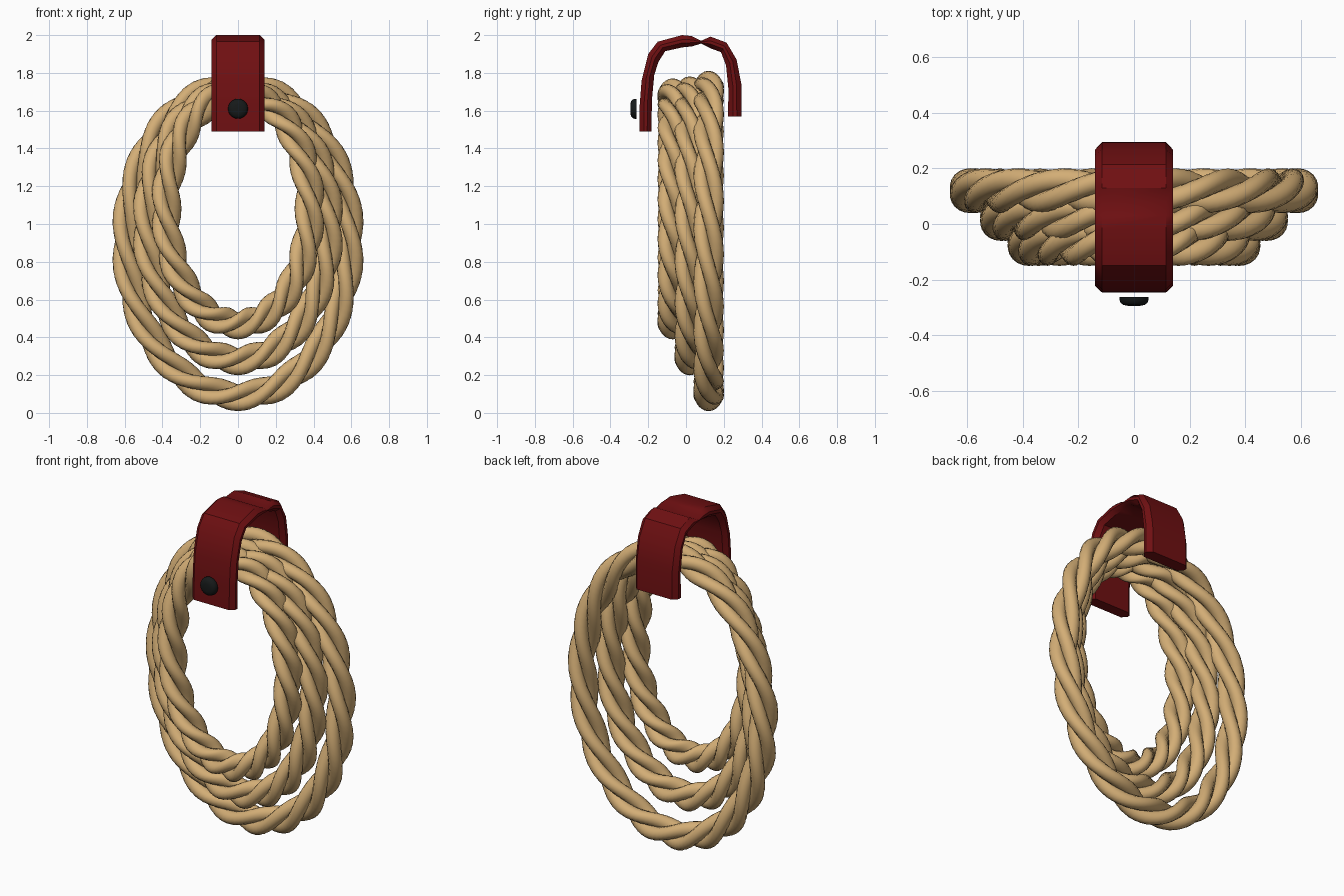
import bpy
import bmesh
from math import sin, cos, pi, radians
from mathutils import Vector

if "Cube" in bpy.data.objects:
    bpy.data.objects.remove(bpy.data.objects["Cube"])


def material(name, rgb, roughness):
    m = bpy.data.materials.new(name)
    m.use_nodes = True
    m.diffuse_color = (*rgb, 1)
    shader = m.node_tree.nodes["Principled BSDF"]
    shader.inputs["Base Color"].default_value = (*rgb, 1)
    shader.inputs["Roughness"].default_value = roughness
    return m


ROPE = material("tan rope", (0.65, 0.42, 0.18), 0.8)
LEATHER = material("dark red leather", (0.16, 0.005, 0.006), 0.6)
METAL = material("black metal", (0.008, 0.01, 0.01), 0.5)


def add_object(name, tubes, mat, closed=False, angle=40):
    """Skin lists of equal rings; closed joins the ends, otherwise they are capped."""
    bm = bmesh.new()
    for rings in tubes:
        loops = [[bm.verts.new(p) for p in ring] for ring in rings]
        count = len(loops[0])
        pairs = list(zip(loops, loops[1:]))
        if closed:
            pairs.append((loops[-1], loops[0]))
        else:
            bm.faces.new(loops[0])
            bm.faces.new(loops[-1])
        for a, b in pairs:
            for i in range(count):
                j = (i + 1) % count
                bm.faces.new((a[i], a[j], b[j], b[i]))
    bmesh.ops.recalc_face_normals(bm, faces=bm.faces)
    mesh = bpy.data.meshes.new(name)
    bm.to_mesh(mesh)
    bm.free()
    mesh.materials.append(mat)
    obj = bpy.data.objects.new(name, mesh)
    bpy.context.collection.objects.link(obj)
    bpy.ops.object.select_all(action="DESELECT")
    obj.select_set(True)
    bpy.context.view_layer.objects.active = obj
    bpy.ops.object.shade_smooth_by_angle(angle=radians(angle))


# Rope coils: three strands twisted around an upright ellipse
TURNS, STEPS, SIDES = 6, 144, 14
OFFSET, RADIUS = 0.041, 0.040


def strand(half_width, half_height, y, z, phase):
    rings = []
    for s in range(STEPS):
        t = 2 * pi * s / STEPS
        centre = Vector((half_width * sin(t), y, z + half_height * cos(t)))
        out = Vector((half_height * sin(t), 0, half_width * cos(t))).normalized()
        side = Vector((0, 1, 0))
        twist = TURNS * t + phase
        core = centre + OFFSET * (cos(twist) * out + sin(twist) * side)
        rings.append([core + RADIUS * (cos(a) * out + sin(a) * side)
                      for a in (twist + 2 * pi * i / SIDES for i in range(SIDES))])
    return rings


coils = {
    "outer_rope_coil": (0.59, 0.82, 0.12, 0.91),
    "middle_rope_coil": (0.48, 0.71, 0.02, 0.99),
    "inner_rope_coil": (0.38, 0.61, -0.07, 1.08),
}
for name, shape in coils.items():
    add_object(name, [strand(*shape, 2 * pi * k / 3) for k in range(3)], ROPE, True, 60)

# Strap: outer and inner (y, z) outlines, joined by a chamfered section
outer = [(-.247, 1.49), (-.245, 1.63), (-.235, 1.76), (-.2, 1.9), (-.15, 1.965), (-.02, 2),
         (.03, 1.995), (.08, 1.97), (.13, 1.992), (.215, 1.96), (.268, 1.87), (.293, 1.74), (.295, 1.57)]
inner = [(-.182, 1.49), (-.181, 1.65), (-.168, 1.79), (-.145, 1.86), (-.11, 1.915), (-.02, 1.935),
         (.03, 1.94), (.08, 1.955), (.13, 1.93), (.185, 1.91), (.212, 1.84), (.225, 1.71), (.222, 1.57)]
section = [(-.115, 0), (.115, 0), (.14, .36), (.14, .64), (.115, 1), (-.115, 1), (-.14, .64), (-.14, .36)]
strap = []
for o, n in zip(outer, inner):
    top, under = Vector((0, *o)), Vector((0, *n))
    strap.append([top.lerp(under, t) + Vector((x, 0, 0)) for x, t in section])
add_object("leather_strap", [strap], LEATHER, angle=35)

# Snap button: low dome standing off the strap front
dome = [(.053, -.263), (.053, -.272), (.049, -.283), (.04, -.291), (.022, -.295)]
button = [[(r * cos(a), y, 1.61 + r * sin(a)) for a in (2 * pi * i / 20 for i in range(20))]
          for r, y in dome]
add_object("snap_button", [button], METAL)
